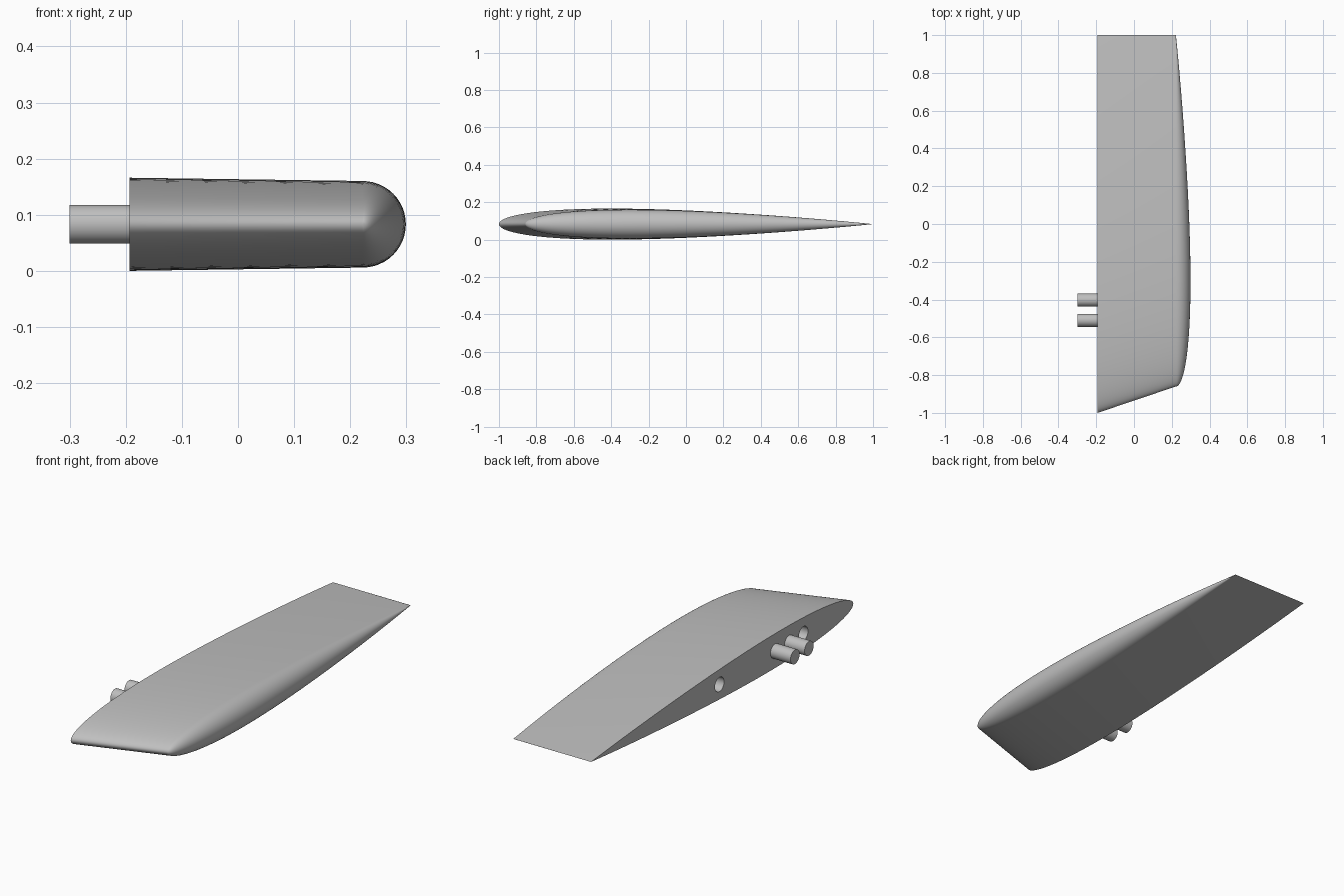
import bpy
import bmesh
from math import pi, cos, sin, sqrt, radians

cube = bpy.data.objects.get("Cube")
if cube:
    bpy.data.objects.remove(cube, do_unlink=True)

ROOT_X, TIP_X = -0.193, 0.222      # flat root face and start of the rounded tip
ROOT_LEAD, TIP_LEAD = -1.0, -0.86  # leading edge positions
TRAIL = 1.0                        # straight trailing edge
THICKNESS = 0.083                  # thickness as a share of the chord
MID_Z = 0.083
PIN_RADIUS = 0.0345
STATIONS, ARC_STEPS = 64, 24

grey = bpy.data.materials.new("plain_grey")
grey.use_nodes = True
colour = (0.52, 0.52, 0.52, 1)
grey.diffuse_color = colour
grey.node_tree.nodes["Principled BSDF"].inputs["Base Color"].default_value = colour


def half_thickness(t):
    """Symmetric airfoil with a closed trailing edge, for unit chord."""
    return max(0, 5 * THICKNESS * (0.2969 * sqrt(t) - 0.126 * t - 0.3516 * t**2
                                   + 0.2843 * t**3 - 0.1036 * t**4))


def smooth(obj):
    bpy.ops.object.select_all(action="DESELECT")
    obj.select_set(True)
    bpy.context.view_layer.objects.active = obj
    bpy.ops.object.shade_smooth_by_angle(angle=radians(35))


def cylinder_along_x(name, start, end, y):
    bpy.ops.mesh.primitive_cylinder_add(
        vertices=48, radius=PIN_RADIUS, depth=end - start,
        location=((start + end) / 2, y, MID_Z), rotation=(0, pi / 2, 0))
    obj = bpy.context.object
    obj.name = name
    obj.data.materials.append(grey)
    return obj


def build_wing():
    bm = bmesh.new()
    rows = []
    for i in range(STATIONS + 1):
        t = (1 - cos(pi * i / STATIONS)) / 2
        root_y = ROOT_LEAD + t * (TRAIL - ROOT_LEAD)
        tip_y = TIP_LEAD + t * (TRAIL - TIP_LEAD)
        root_h = half_thickness(t) * (TRAIL - ROOT_LEAD)
        tip_h = half_thickness(t) * (TRAIL - TIP_LEAD)
        # Upper root, half circle around the tip chord, lower root
        points = [(ROOT_X, root_y, MID_Z + root_h)]
        for j in range(ARC_STEPS + 1):
            a = pi / 2 - pi * j / ARC_STEPS
            points.append((TIP_X + tip_h * cos(a), tip_y, MID_Z + tip_h * sin(a)))
        points.append((ROOT_X, root_y, MID_Z - root_h))
        rows.append([bm.verts.new(p) for p in points])
    for a, b in zip(rows, rows[1:]):
        for j in range(len(a) - 1):
            bm.faces.new((a[j], a[j + 1], b[j + 1], b[j]))
        # Strip of the flat root face
        bm.faces.new((a[-1], a[0], b[0], b[-1]))
    bmesh.ops.remove_doubles(bm, verts=bm.verts, dist=1e-5)
    bmesh.ops.recalc_face_normals(bm, faces=bm.faces)
    mesh = bpy.data.meshes.new("wing")
    bm.to_mesh(mesh)
    bm.free()
    obj = bpy.data.objects.new("wing", mesh)
    bpy.context.collection.objects.link(obj)
    mesh.materials.append(grey)
    return obj


wing = build_wing()

# Blind sockets in the root face
for k, y in enumerate((-0.62, 0.02)):
    cutter = cylinder_along_x(f"socket_cutter_{k + 1}", ROOT_X - 0.05, ROOT_X + 0.11, y)
    cutter.hide_render = True
    cut = wing.modifiers.new("socket", "BOOLEAN")
    cut.operation = "DIFFERENCE"
    cut.solver = "EXACT"
    cut.object = cutter
    bpy.context.view_layer.objects.active = wing
    bpy.ops.object.modifier_apply(modifier=cut.name)
    bpy.data.objects.remove(cutter, do_unlink=True)
smooth(wing)

# Pins standing out of the root face
for k, y in enumerate((-0.51, -0.403)):
    smooth(cylinder_along_x(f"root_pin_{k + 1}", -0.3, ROOT_X + 0.01, y))
